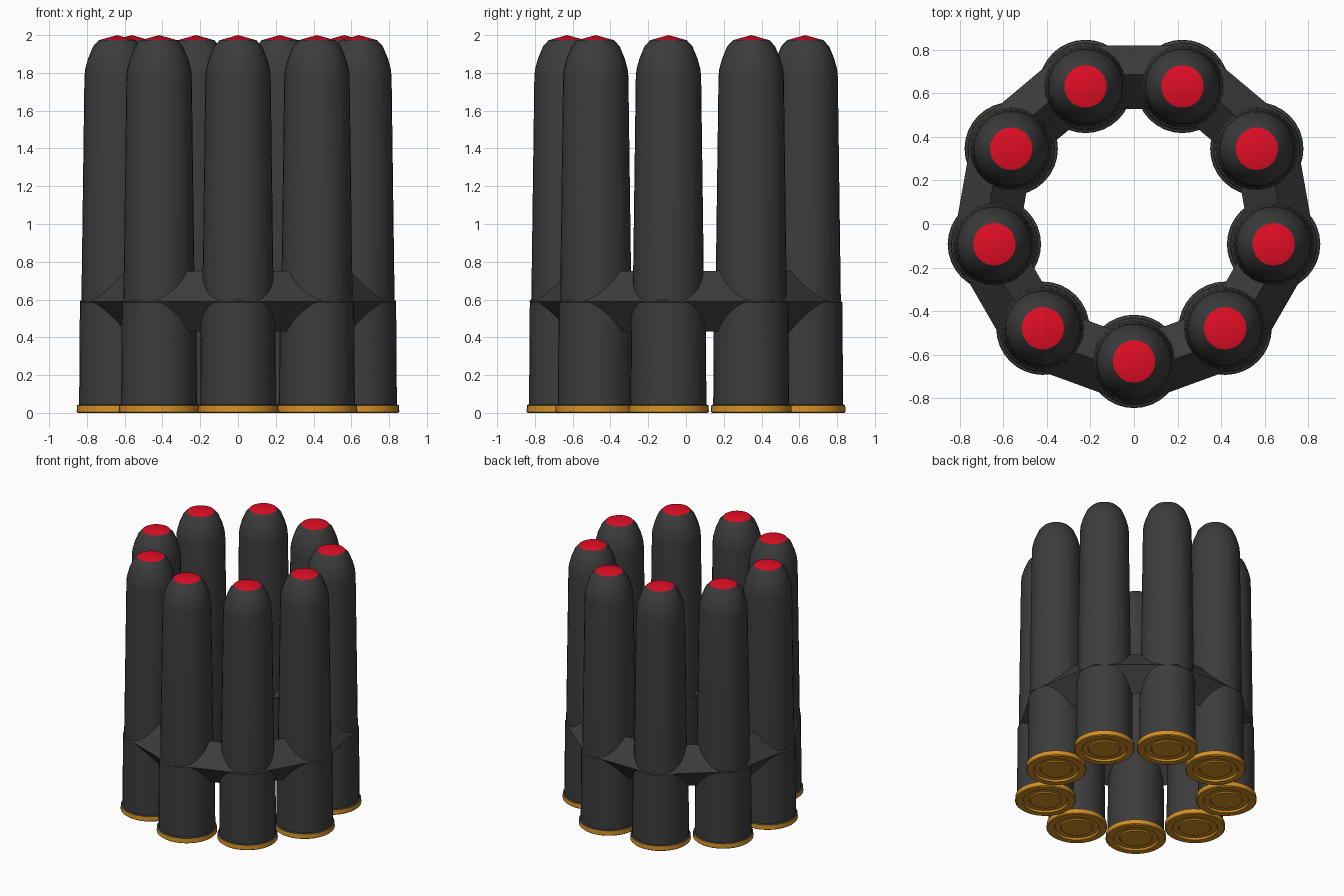
import bpy, math

if "Cube" in bpy.data.objects:
    bpy.data.objects.remove(bpy.data.objects["Cube"])

SEG = 32
CENTER_Y = 0.02


def material(name, color):
    m = bpy.data.materials.new(name)
    m.diffuse_color = (*color, 1)
    m.use_nodes = True
    m.node_tree.nodes["Principled BSDF"].inputs["Base Color"].default_value = m.diffuse_color
    return m


dark = material("dark_grey", (0.045, 0.045, 0.045))
gold = material("brass", (0.66, 0.28, 0.018))
red = material("red_tip", (0.75, 0.004, 0.018))


def make_object(name, verts, faces, mats, indices, loc):
    mesh = bpy.data.meshes.new(name)
    mesh.from_pydata(verts, [], faces)
    for m in mats:
        mesh.materials.append(m)
    for p, i in zip(mesh.polygons, indices):
        p.material_index = i
    ob = bpy.data.objects.new(name, mesh)
    ob.location = loc
    bpy.context.collection.objects.link(ob)
    return ob


def lathe(profile):
    """Revolve (radius, z, colour of band above); first and last points are poles."""
    n = len(profile)
    verts = [(0, 0, profile[0][1])]
    for r, z, _ in profile[1:-1]:
        verts += [(r * math.cos(2 * math.pi * k / SEG),
                   r * math.sin(2 * math.pi * k / SEG), z) for k in range(SEG)]
    verts.append((0, 0, profile[-1][1]))
    top = len(verts) - 1
    faces, idx = [], []
    for i in range(n - 1):
        a, b = 1 + (i - 1) * SEG, 1 + i * SEG
        for k in range(SEG):
            j = (k + 1) % SEG
            if i == 0:
                faces.append((0, b + j, b + k))
            elif i == n - 2:
                faces.append((a + k, a + j, top))
            else:
                faces.append((a + k, a + j, b + j, b + k))
            idx.append(profile[i][2])
    return verts, faces, idx


# Cartridge: primer, groove, brass rim, dark case, stepped body, red tip
profile = [
    (0, 0.006, 1), (0.11, 0.006, 1), (0.117, 0.014, 1), (0.155, 0.014, 1),
    (0.162, 0.0, 1), (0.207, 0.0, 1), (0.214, 0.006, 1), (0.212, 0.04, 0),
    (0.201, 0.045, 0), (0.197, 0.585, 0), (0.189, 0.59, 0),
    (0.173, 1.78, 0), (0.169, 1.82, 0), (0.154, 1.875, 0), (0.127, 1.94, 0),
    (0.097, 1.973, 2), (0, 2.0, 2)]
verts, faces, idx = lathe(profile)
objs = []
for i in range(9):
    a = math.radians(40 * i)
    objs.append(make_object(
        f"cartridge_{i + 1}", verts, faces, [dark, gold, red], idx,
        (0.65 * math.sin(a), -0.65 * math.cos(a) + CENTER_Y, 0)))

bpy.ops.object.select_all(action='DESELECT')
for ob in objs:
    ob.select_set(True)
bpy.context.view_layer.objects.active = objs[0]
bpy.ops.object.shade_smooth_by_angle(angle=math.radians(32))

# Connecting ring: nine-sided band with diamond section
section = [(0.85, 0.59), (0.707, 0.75), (0.54, 0.59), (0.707, 0.43)]
rv, rf = [], []
for i in range(9):
    a = math.radians(40 * i)
    rv += [(r * math.sin(a), -r * math.cos(a), z) for r, z in section]
    for k in range(4):
        k2, j = (k + 1) % 4, (i + 1) % 9
        rf.append((i * 4 + k, j * 4 + k, j * 4 + k2, i * 4 + k2))
make_object("connecting_ring", rv, rf, [dark], [0] * len(rf), (0, CENTER_Y, 0))
